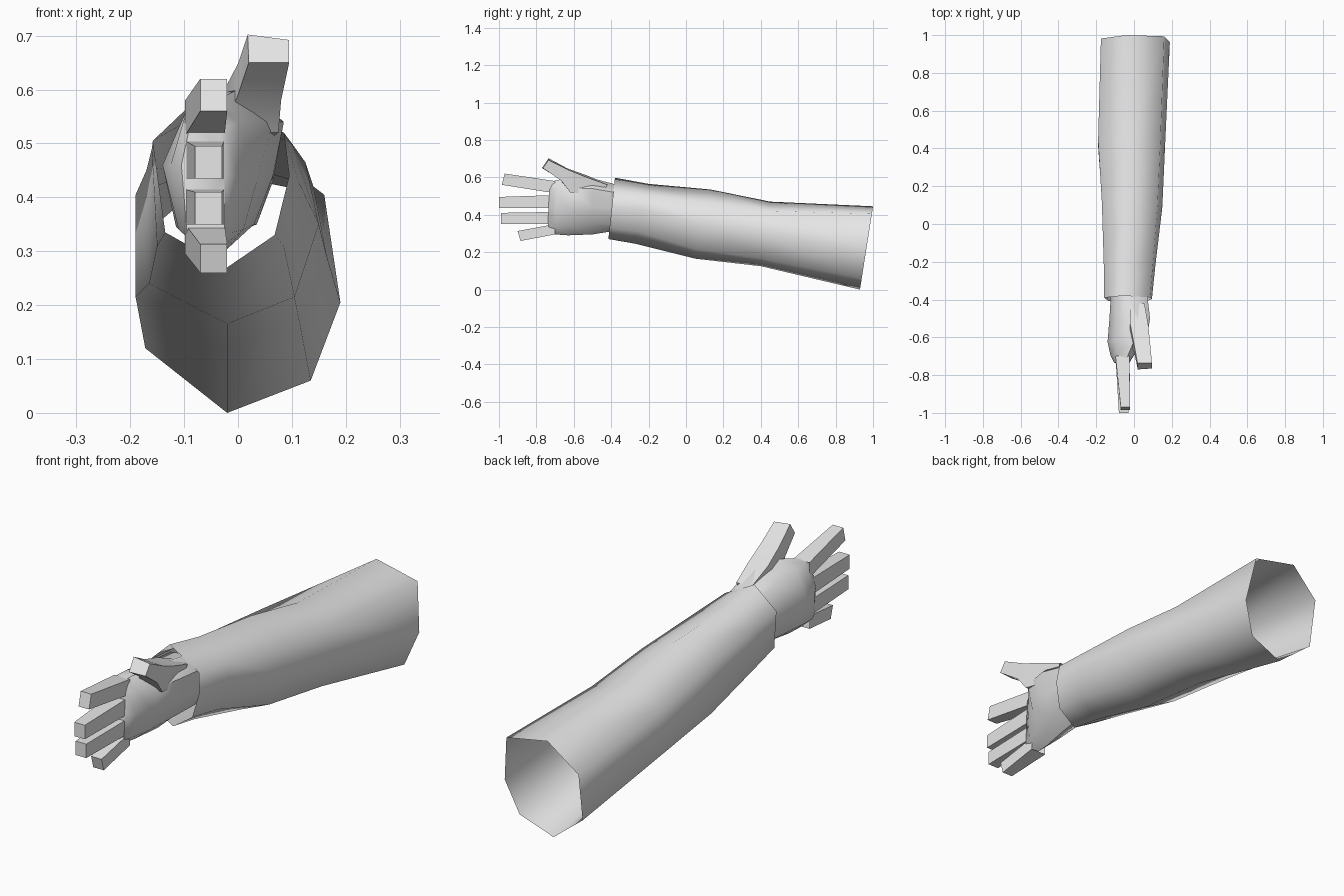
import bpy, bmesh, math

skin = bpy.data.materials.new("plain_grey")
skin.diffuse_color = (0.8, 0.8, 0.8, 1)


def loft(name, rings, cap=False, angle=40):
    """Skin a list of equal-sized rings, ordered from the back to the front."""
    bm = bmesh.new()
    loops = [[bm.verts.new(p) for p in ring] for ring in rings]
    n = len(rings[0])
    for a, b in zip(loops, loops[1:]):
        for i in range(n):
            j = (i + 1) % n
            bm.faces.new((a[i], a[j], b[j], b[i]))
    if cap:
        bm.faces.new(loops[-1])
    mesh = bpy.data.meshes.new(name)
    bm.to_mesh(mesh)
    bm.free()
    mesh.materials.append(skin)
    obj = bpy.data.objects.new(name, mesh)
    bpy.context.collection.objects.link(obj)
    bpy.ops.object.select_all(action='DESELECT')
    obj.select_set(True)
    bpy.context.view_layer.objects.active = obj
    bpy.ops.object.shade_smooth_by_angle(angle=math.radians(angle))
    return obj


def section(y_low, y_high, pts):
    """Place an x-z outline in a plane leaning from y_low to y_high."""
    lo = min(z for x, z in pts)
    hi = max(z for x, z in pts)
    return [(x, y_low + (y_high - y_low) * (z - lo) / (hi - lo), z) for x, z in pts]


# Sleeve: seven-sided tube, open at both ends
loft("sleeve", [
    section(0.93, 1.0, [(-.02, 0), (.135, .06), (.19, .205), (.16, .405),
                        (-.04, .445), (-.175, .33), (-.172, .12)]),
    section(0.40, 0.45, [(-.02, .125), (.115, .165), (.165, .29), (.14, .42),
                         (-.03, .47), (-.19, .405), (-.19, .215)]),
    section(0.05, 0.13, [(-.02, .165), (.105, .215), (.15, .35), (.125, .465),
                         (-.03, .535), (-.17, .45), (-.165, .24)]),
    section(-.27, -.20, [(-.02, .245), (.085, .31), (.112, .43), (.10, .50),
                         (-.05, .565), (-.16, .49), (-.15, .31)]),
    section(-.415, -.38, [(-.02, .27), (.068, .33), (.095, .44), (.085, .52),
                          (-.06, .598), (-.158, .505), (-.135, .335)]),
], angle=80)

# Palm: eight-sided, from inside the sleeve to the knuckles
loft("palm", [
    section(-.34, -.33, [(-.03, .32), (.035, .35), (.065, .43), (.065, .51),
                         (-.01, .55), (-.09, .54), (-.12, .45), (-.105, .36)]),
    section(-.50, -.50, [(-.03, .295), (.03, .35), (.065, .44), (.085, .54),
                         (.02, .595), (-.08, .56), (-.13, .46), (-.11, .35)]),
    section(-.63, -.62, [(-.05, .29), (.01, .34), (.035, .43), (.065, .54),
                         (0, .60), (-.09, .575), (-.14, .46), (-.115, .345)]),
    section(-.70, -.69, [(-.06, .295), (-.01, .335), (0, .44), (0, .54),
                         (-.03, .585), (-.09, .58), (-.125, .46), (-.11, .34)]),
    section(-.74, -.73, [(-.06, .305), (-.025, .335), (-.025, .44), (-.025, .53),
                         (-.04, .575), (-.08, .575), (-.105, .46), (-.095, .34)]),
], cap=True, angle=60)

# Thumb: square in section, rising out of the palm
loft("thumb", [
    [(-.02, -.45, .50), (.05, -.45, .50), (.055, -.42, .56), (-.02, -.42, .565)],
    [(-.03, -.62, .52), (.075, -.62, .52), (.075, -.53, .60), (-.02, -.53, .61)],
    [(0, -.675, .59), (.08, -.665, .58), (.085, -.63, .64), (0, -.635, .648)],
    [(.02, -.77, .65), (.095, -.765, .65), (.095, -.735, .692), (.018, -.735, .702)],
], cap=True)

# Fingers: tapered square bars
# name: root z low/high, tip z low/high, tip y low/high, tip left x
fingers = {
    "index_finger": (.515, .58, .56, .62, -.985, -.97, -.07),
    "middle_finger": (.435, .505, .435, .495, -1.0, -1.0, -.08),
    "ring_finger": (.35, .415, .35, .41, -.99, -.99, -.08),
    "little_finger": (.295, .35, .26, .313, -.885, -.90, -.07),
}
for name, (r0, r1, t0, t1, y0, y1, x) in fingers.items():
    root = [(-.098, r0), (-.025, r0), (-.025, r1), (-.098, r1)]
    tip = [(x, t0), (x + .05, t0), (x + .05, t1), (x, t1)]
    loft(name, [section(-.70, -.70, root), section(y0, y1, tip)], cap=True)
